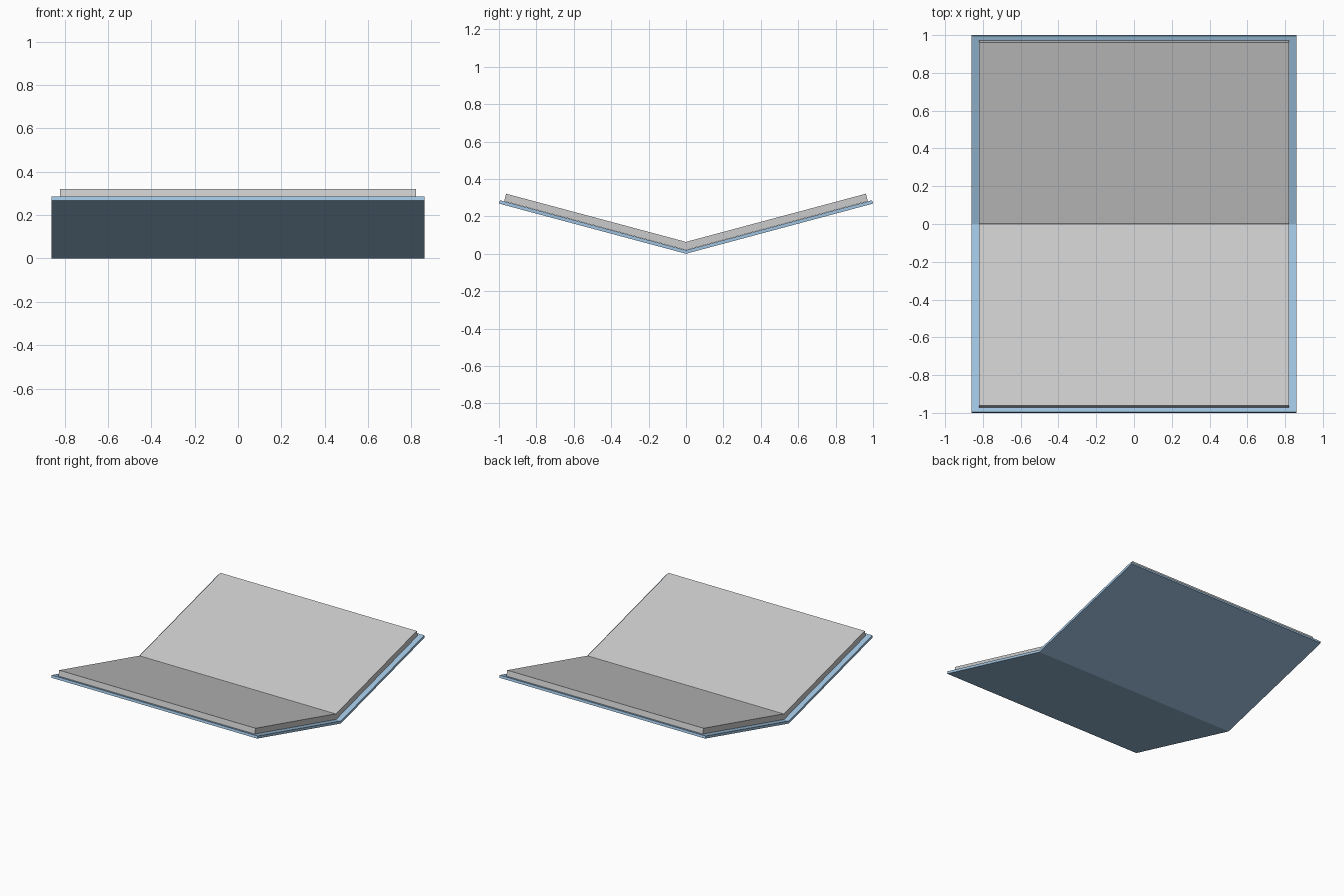
import bpy, bmesh

if "Cube" in bpy.data.objects:
    bpy.data.objects.remove(bpy.data.objects["Cube"])


def folded_sheet(name, half_profile, half_width):
    """Extrude a V profile along x; points at y = 0 are shared by both halves."""
    mirrored = [(-y, z) for y, z in reversed(half_profile) if y > 0]
    profile = half_profile + mirrored
    bm = bmesh.new()
    face = bm.faces.new([bm.verts.new((-half_width, y, z)) for y, z in profile])
    result = bmesh.ops.extrude_face_region(bm, geom=[face])
    verts = [v for v in result["geom"] if isinstance(v, bmesh.types.BMVert)]
    bmesh.ops.translate(bm, verts=verts, vec=(2 * half_width, 0, 0))
    bmesh.ops.recalc_face_normals(bm, faces=bm.faces[:])
    mesh = bpy.data.meshes.new(name)
    bm.to_mesh(mesh)
    bm.free()
    obj = bpy.data.objects.new(name, mesh)
    bpy.context.collection.objects.link(obj)
    return obj


# Blue cover, each board tilted 15 degrees
cover = folded_sheet("cover", [(0, 0), (1.0, 0.268), (0.995, 0.286), (0, 0.019)], 0.86)
blue = bpy.data.materials.new("cover_blue")
blue.diffuse_color = (0.35, 0.55, 0.75, 1)
blue.use_nodes = True
blue.node_tree.nodes["Principled BSDF"].inputs["Base Color"].default_value = blue.diffuse_color
cover.data.materials.append(blue)

# Page block resting on the cover, with a tiny crease at the fold
folded_sheet("pages", [(0, 0.02), (0.972, 0.281), (0.962, 0.321),
                       (0.006, 0.065), (0, 0.061)], 0.82)
